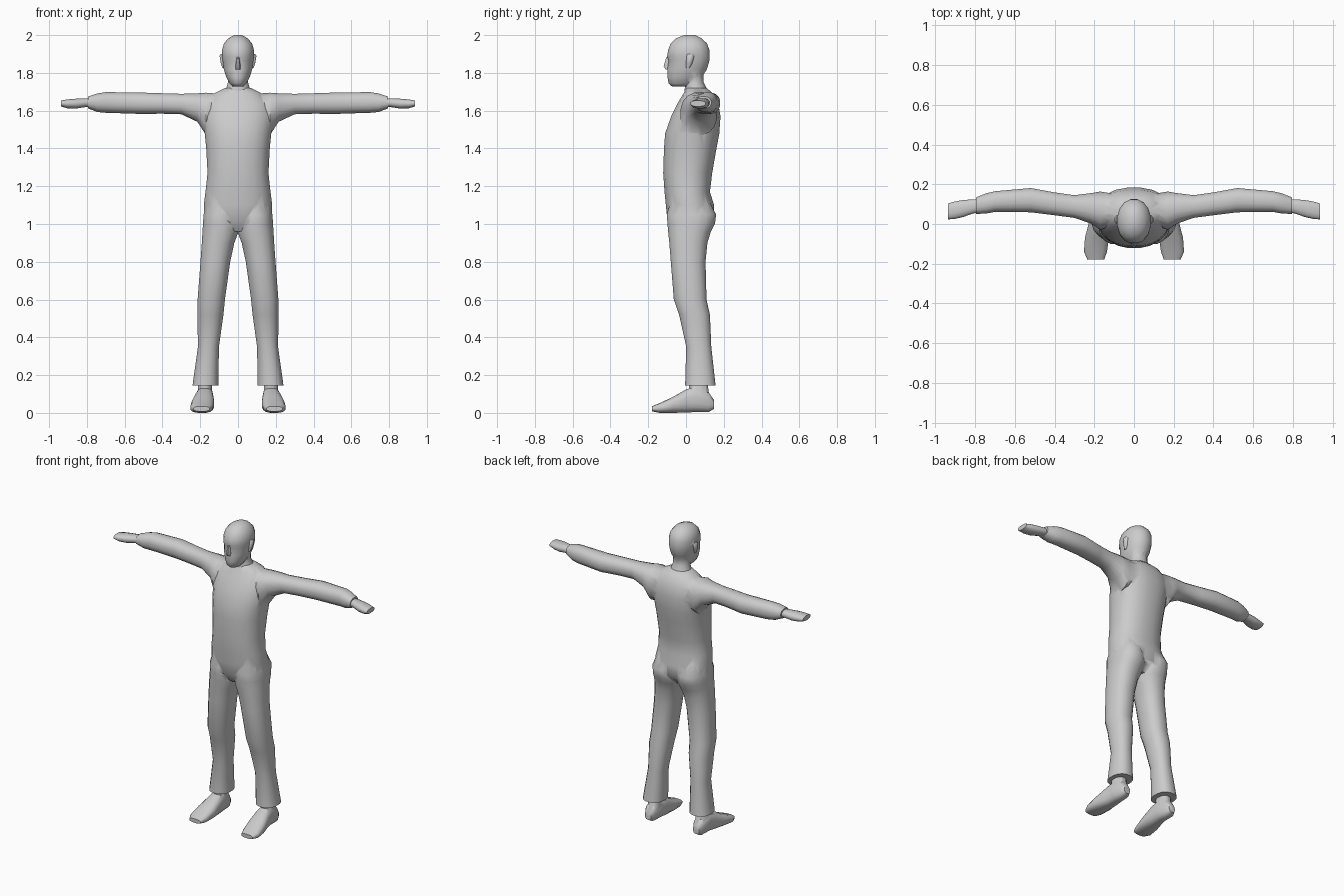
import bpy, bmesh, math

ORDER = {"z": (2, 0, 1), "x": (0, 1, 2), "y": (1, 0, 2)}


def loft(name, axis, rings, side=1, n=16, power=2.3):
    """Skin closed rings (t, u0, u1, v0, v1) stacked along an axis."""
    bm = bmesh.new()
    loops = []
    it, iu, iv = ORDER[axis]
    for t, u0, u1, v0, v1 in rings:
        loop = []
        for i in range(n):
            a = math.tau * (i + 0.5) / n
            c, s = math.cos(a), math.sin(a)
            co = [0, 0, 0]
            co[it] = t
            co[iu] = (u0 + u1) / 2 + (u1 - u0) / 2 * math.copysign(abs(c) ** (2 / power), c)
            co[iv] = (v0 + v1) / 2 + (v1 - v0) / 2 * math.copysign(abs(s) ** (2 / power), s)
            co[0] *= side
            loop.append(bm.verts.new(co))
        loops.append(loop)
    for a, b in zip(loops, loops[1:]):
        for i in range(n):
            j = (i + 1) % n
            bm.faces.new((a[i], a[j], b[j], b[i]))
    bm.faces.new(loops[0])
    bm.faces.new(loops[-1])
    bmesh.ops.recalc_face_normals(bm, faces=bm.faces)
    me = bpy.data.meshes.new(name)
    bm.to_mesh(me)
    bm.free()
    ob = bpy.data.objects.new(name, me)
    bpy.context.collection.objects.link(ob)
    return ob


def activate(ob):
    bpy.ops.object.select_all(action="DESELECT")
    ob.select_set(True)
    bpy.context.view_layer.objects.active = ob


def fuse(base, others):
    """Union the other parts into the base."""
    for o in others:
        activate(base)
        m = base.modifiers.new("union", "BOOLEAN")
        m.operation, m.solver, m.object = "UNION", "EXACT", o
        bpy.ops.object.modifier_apply(modifier=m.name)
        bpy.data.objects.remove(o)


def sym(rows):
    return [(z, -w, w, y0, y1) for z, w, y0, y1 in rows]


# torso, from hips to collar
clothing = loft("clothing", "z", sym([
    (0.96, 0.10, -0.06, 0.09), (1.02, 0.183, -0.10, 0.145), (1.10, 0.183, -0.108, 0.15),
    (1.17, 0.174, -0.115, 0.128), (1.27, 0.163, -0.122, 0.14), (1.40, 0.17, -0.118, 0.163),
    (1.48, 0.178, -0.112, 0.178), (1.57, 0.19, -0.08, 0.184), (1.64, 0.18, -0.045, 0.172),
    (1.69, 0.13, -0.015, 0.145), (1.72, 0.07, 0.0, 0.11)]), n=20)

# sleeves and trouser legs
limbs = []
for s in (1, -1):
    limbs.append(loft("sleeve", "x", [
        (0.08, 0.0, 0.15, 1.50, 1.69), (0.17, -0.03, 0.165, 1.47, 1.697),
        (0.215, 0.0, 0.157, 1.54, 1.693), (0.30, 0.03, 0.146, 1.58, 1.69),
        (0.40, 0.043, 0.16, 1.583, 1.693), (0.52, 0.058, 0.182, 1.582, 1.697),
        (0.70, 0.06, 0.166, 1.588, 1.699), (0.745, 0.052, 0.155, 1.592, 1.692),
        (0.795, 0.05, 0.135, 1.612, 1.675)], s))
    limbs.append(loft("trouser_leg", "z", [
        (1.13, 0.03, 0.16, -0.08, 0.12), (1.05, 0.003, 0.184, -0.104, 0.162),
        (1.0, -0.01, 0.187, -0.1, 0.155), (0.955, -0.003, 0.19, -0.096, 0.132),
        (0.90, 0.018, 0.193, -0.09, 0.115), (0.80, 0.04, 0.2, -0.082, 0.105),
        (0.60, 0.068, 0.215, -0.066, 0.11), (0.52, 0.076, 0.216, -0.038, 0.128),
        (0.35, 0.1, 0.213, 0.0, 0.135), (0.145, 0.103, 0.242, -0.006, 0.158)], s))
fuse(clothing, limbs)

# head with neck, nose and ears
head = loft("head", "z", sym([
    (1.728, 0.03, -0.075, 0.03), (1.745, 0.045, -0.094, 0.05), (1.775, 0.062, -0.099, 0.085),
    (1.82, 0.077, -0.1, 0.113), (1.865, 0.083, -0.094, 0.126), (1.887, 0.086, -0.102, 0.127),
    (1.92, 0.086, -0.097, 0.126), (1.955, 0.076, -0.083, 0.114), (1.983, 0.053, -0.054, 0.084),
    (2.0, 0.02, -0.01, 0.05)]), power=2.1)
extras = [
    loft("neck", "z", sym([(1.66, 0.085, -0.01, 0.13), (1.715, 0.065, -0.008, 0.112),
                           (1.75, 0.054, -0.002, 0.094), (1.84, 0.056, 0.0, 0.09)]), power=2),
    loft("nose", "z", sym([(1.884, 0.007, -0.105, -0.07), (1.835, 0.015, -0.12, -0.07),
                           (1.818, 0.015, -0.11, -0.07)]), n=8),
]
for s in (1, -1):
    extras.append(loft("ear", "z", [
        (1.825, 0.06, 0.083, 0.0, 0.02), (1.85, 0.06, 0.092, 0.0, 0.035),
        (1.89, 0.06, 0.099, 0.0, 0.045), (1.90, 0.06, 0.092, 0.008, 0.04)], s, n=8))
fuse(head, extras)

# hands and feet with ankles
parts = [clothing, head]
for s, tag in ((1, "left"), (-1, "right")):
    parts.append(loft(tag + "_hand", "x", [
        (0.76, 0.06, 0.125, 1.618, 1.665), (0.81, 0.052, 0.125, 1.618, 1.666),
        (0.86, 0.034, 0.122, 1.61, 1.664), (0.905, 0.024, 0.114, 1.612, 1.66),
        (0.938, 0.022, 0.104, 1.622, 1.654)], s, n=12))
    foot = loft(tag + "_foot", "y", [
        (0.147, 0.155, 0.2, 0.02, 0.07), (0.12, 0.14, 0.216, 0.004, 0.11),
        (0.05, 0.13, 0.222, 0.004, 0.14), (0.0, 0.128, 0.23, 0.0, 0.125),
        (-0.07, 0.125, 0.248, 0.0, 0.085), (-0.14, 0.135, 0.253, 0.0, 0.052),
        (-0.18, 0.15, 0.235, 0.008, 0.035)], s, n=16, power=2.6)
    fuse(foot, [loft("ankle", "z", [(0.05, 0.137, 0.215, 0.02, 0.13),
                                    (0.2, 0.137, 0.213, 0.012, 0.11)], s, n=12)])
    parts.append(foot)

for ob in parts:
    activate(ob)
    bpy.ops.object.shade_smooth_by_angle(angle=math.radians(50))
